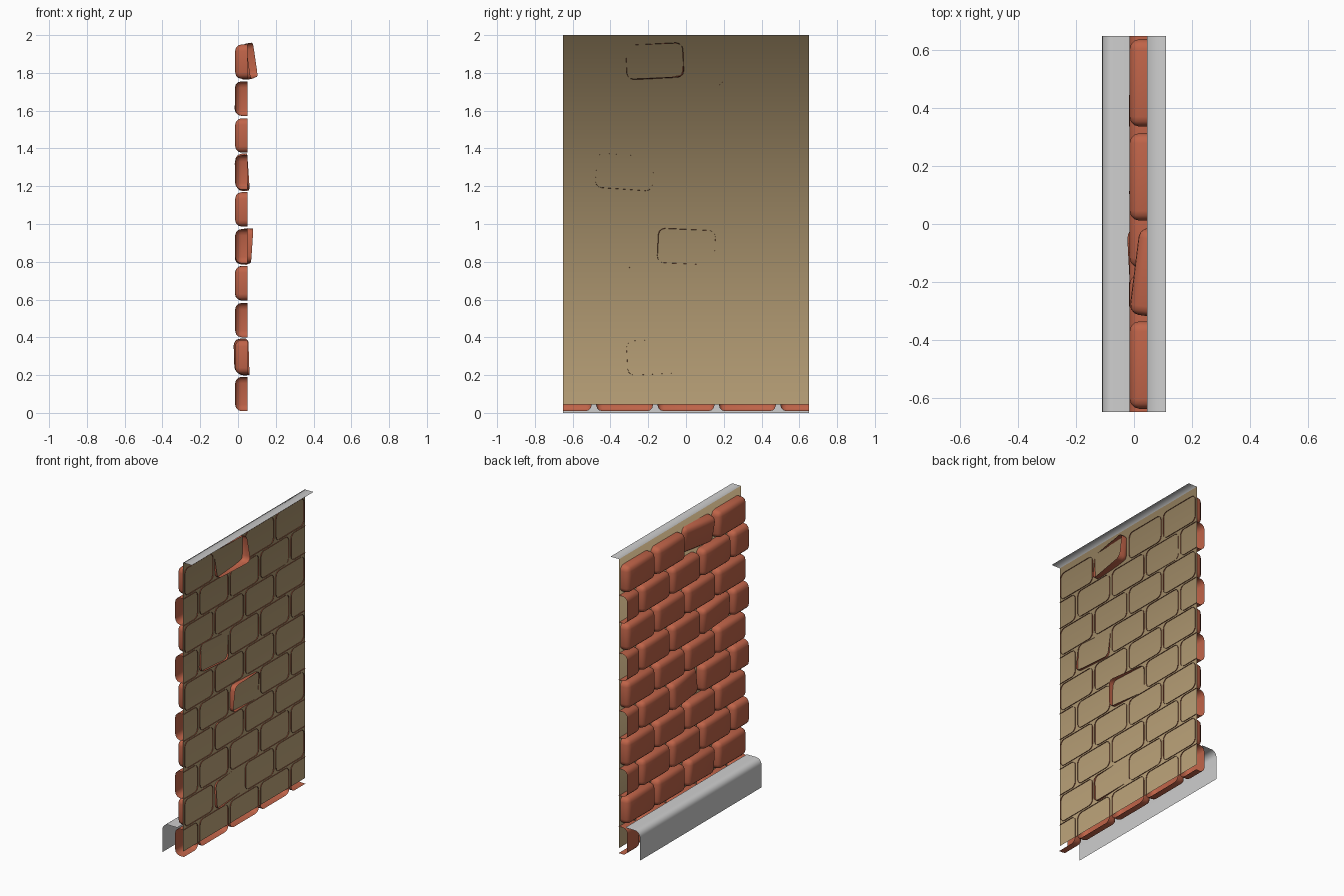
import bpy, bmesh, math
from mathutils import Matrix, Euler, Vector

if "Cube" in bpy.data.objects:
    bpy.data.objects.remove(bpy.data.objects["Cube"])


def material(name, rgb):
    m = bpy.data.materials.new(name)
    m.diffuse_color = (*rgb, 1)
    m.use_nodes = True
    m.node_tree.nodes["Principled BSDF"].inputs["Base Color"].default_value = m.diffuse_color
    return m


BRICK = material("brick_red", (0.52, 0.125, 0.065))
MORTAR = material("mortar_tan", (0.52, 0.38, 0.20))
TRIM = material("trim_grey", (0.62, 0.62, 0.62))
HALF = 0.65          # half the wall width
BACK = 0.045         # x of the mortar sheet


def finish(bm, name, mats):
    for f in bm.faces:
        f.smooth = True
    me = bpy.data.meshes.new(name)
    bm.to_mesh(me)
    bm.free()
    for m in mats:
        me.materials.append(m)
    ob = bpy.data.objects.new(name, me)
    bpy.context.collection.objects.link(ob)
    return ob


def strip(profile, name, mats, rule=lambda f: 0):
    """Open sheet: an (x, z) profile swept along y."""
    bm = bmesh.new()
    rows = [[bm.verts.new((x, y, z)) for y in (HALF, -HALF)] for x, z in profile]
    for a, b in zip(rows, rows[1:]):
        bm.faces.new((a[0], a[1], b[1], b[0]))
    bm.normal_update()
    for f in bm.faces:
        f.material_index = rule(f)
    return finish(bm, name, mats)


# Mortar sheet with the folded grey top lip
strip([(BACK, 0.045), (BACK, 2.0), (0.11, 2.0)], "wall_sheet", [MORTAR, TRIM],
      lambda f: 1 if abs(f.normal.z) > 0.5 else 0)

# Baseboard cover with a rounded upper edge
R = 0.04
arc = [(-0.11 + R - R * math.cos(t), 0.155 + R * math.sin(t))
       for t in [i * math.pi / 12 for i in range(7)]]
strip([(-0.11, 0.0)] + arc + [(0.0, 0.195)], "baseboard", [TRIM])


# One open-backed rounded brick, cut off at the wall ends
def add_brick(target, y, z, rot=(0, 0, 0), push=0.0):
    bm = bmesh.new()
    bmesh.ops.create_cube(bm, size=1, matrix=Matrix.Diagonal((0.065, 0.302, 0.182, 1)))
    back = [f for f in bm.faces if f.calc_center_median().x > 0.03]
    bmesh.ops.delete(bm, geom=back, context='FACES')
    edges = [e for e in bm.edges if min(v.co.x for v in e.verts) < 0]
    # restore the back while bevelling so the corner columns stay clean
    bmesh.ops.holes_fill(bm, edges=bm.edges[:], sides=4)
    bmesh.ops.bevel(bm, geom=edges, offset=0.034, segments=3, profile=0.5,
                    affect='EDGES', clamp_overlap=True)
    back = [f for f in bm.faces if all(v.co.x > 0.032 for v in f.verts)]
    bmesh.ops.delete(bm, geom=back, context='FACES')
    r = Euler([math.radians(a) for a in rot]).to_matrix().to_4x4()
    bm.transform(Matrix.Translation((0.0175 + push, y, z)) @ r)
    for s in (-1, 1):
        bmesh.ops.bisect_plane(bm, geom=bm.verts[:] + bm.edges[:] + bm.faces[:],
                               plane_co=Vector((0, s * HALF, 0)),
                               plane_no=Vector((0, s, 0)), clear_outer=True)
    me = bpy.data.meshes.new("brick_tmp")
    bm.to_mesh(me)
    bm.free()
    target.from_mesh(me)
    bpy.data.meshes.remove(me)


# Loose bricks: (row, column) -> tilt in degrees, push along x
LOOSE = {
    (9, 1): ((3, -8, -7.5), 0.024),
    (4, 2): ((-2.5, 4, 5), 0.012),
    (6, 1): ((-4, -4, 1), 0.003),
    (1, 1): ((3, -2, 3), 0.0),
    (3, 1): ((0.3, 0.3, 0.4), 0.0),
    (8, 3): ((0, 0.3, 0.5), -0.001),
}

# Running-bond courses
courses = bmesh.new()
for row in range(10):
    z = 0.1 + row * 0.1955
    odd = row % 2
    for col in range(4 if odd else 5):
        y = -HALF + 0.325 * (col + 0.5 * odd)
        rot, push = LOOSE.get((row, col), ((0, 0, 0), 0.0))
        add_brick(courses, y, z, rot, push)
finish(courses, "bricks", [BRICK])
